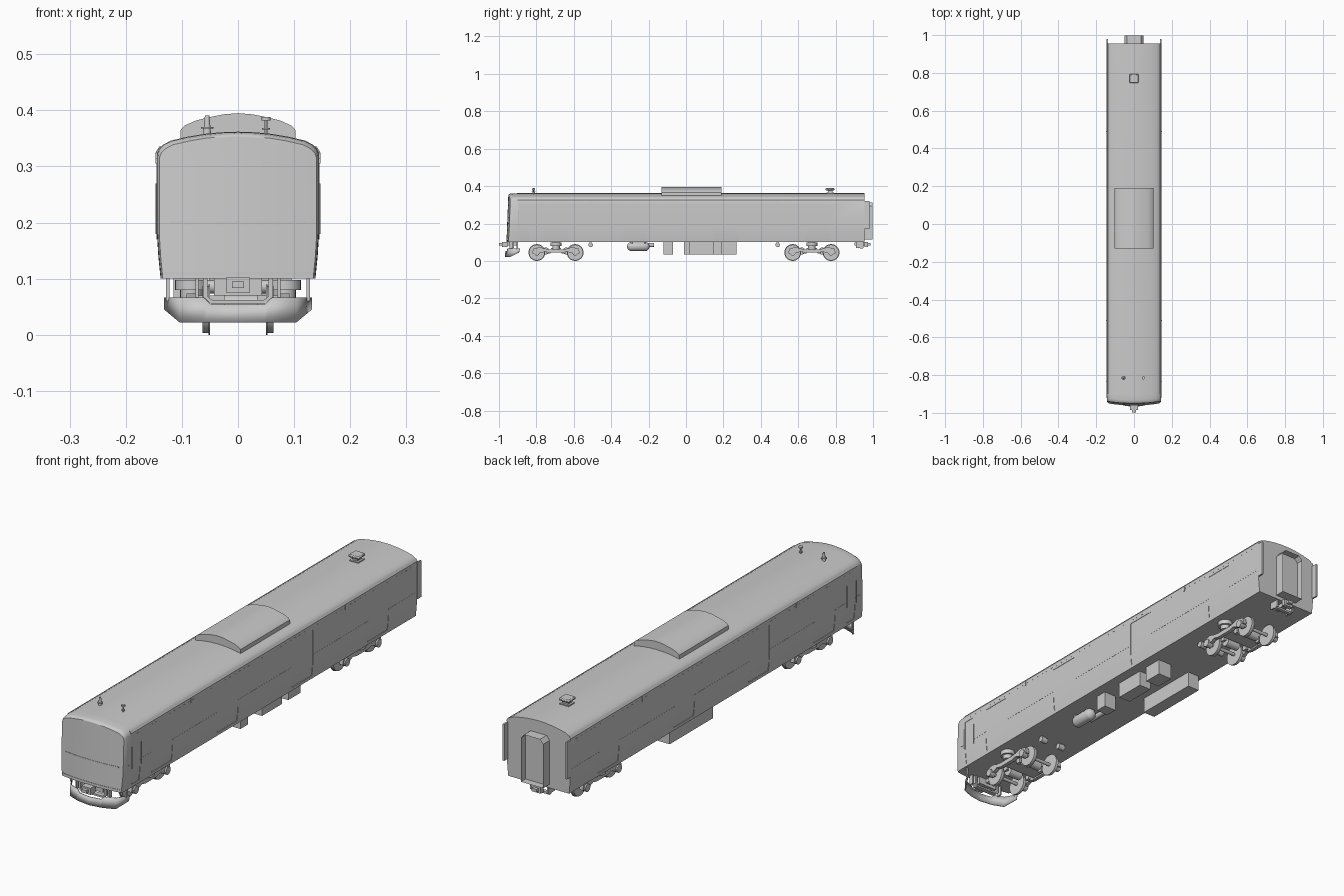
import bpy, bmesh, math
from mathutils import Matrix

if "Cube" in bpy.data.objects:
    bpy.data.objects.remove(bpy.data.objects["Cube"])


def finish(name, bm):
    bmesh.ops.recalc_face_normals(bm, faces=bm.faces)
    me = bpy.data.meshes.new(name)
    bm.to_mesh(me)
    bm.free()
    ob = bpy.data.objects.new(name, me)
    bpy.context.collection.objects.link(ob)
    return ob


def add_prism(bm, poly, lo, hi, axis):
    """Extrude a 2D outline along an axis (X: y,z  Y: x,z  Z: x,y)."""
    put = {'X': lambda a, b, t: (t, a, b), 'Y': lambda a, b, t: (a, t, b),
           'Z': lambda a, b, t: (a, b, t)}[axis]
    A = [bm.verts.new(put(a, b, lo)) for a, b in poly]
    B = [bm.verts.new(put(a, b, hi)) for a, b in poly]
    n = len(poly)
    for i in range(n):
        j = (i + 1) % n
        bm.faces.new((A[i], A[j], B[j], B[i]))
    bm.faces.new(A[::-1])
    return bm.faces.new(B)


def prism(name, poly, lo, hi, axis):
    bm = bmesh.new()
    add_prism(bm, poly, lo, hi, axis)
    return finish(name, bm)


def box(name, x0, x1, y0, y1, z0, z1):
    return prism(name, [(x0, y0), (x1, y0), (x1, y1), (x0, y1)], z0, z1, 'Z')


def sbox(name, s, x0, x1, *r):
    return box(name, min(s * x0, s * x1), max(s * x0, s * x1), *r)


def cyl(name, c, r, length, axis='Z', r2=None, seg=24):
    bm = bmesh.new()
    bmesh.ops.create_cone(bm, cap_ends=True, segments=seg, radius1=r,
                          radius2=r if r2 is None else r2, depth=length)
    rot = {'X': Matrix.Rotation(math.pi / 2, 4, 'Y'),
           'Y': Matrix.Rotation(math.pi / 2, 4, 'X'), 'Z': Matrix()}[axis]
    bmesh.ops.transform(bm, matrix=Matrix.Translation(c) @ rot, verts=bm.verts)
    return finish(name, bm)


# Car body: cross-section lofted along y, with a rounded and bowed cab face
half = [(.138, .10), (.142, .14), (.1445, .18), (.1445, .322), (.141, .331), (.133, .339),
        (.12, .346), (.09, .353), (.06, .358), (.03, .361), (0, .362)]
COLS = 10
ring = half + [(-x, z) for x, z in half[-2::-1]]
ring += [(-.138 + .276 * i / COLS, .10) for i in range(1, COLS)]


def place(x, z, y, k, w):
    x, z = x * (1 - k), .1 + (z - .1) * (1 - k)
    return (x, y + w * (.6 * x * x + .04 * (z - .1)), z)


bm = bmesh.new()
stations = [(.955, 0, 0), (-.90, 0, 0), (-.943, .004, 1), (-.954, .013, 1), (-.96, .03, 1)]
loops = [[bm.verts.new(place(x, z, *st)) for x, z in ring] for st in stations]
for A, B in zip(loops, loops[1:]):
    for i in range(len(ring)):
        j = (i + 1) % len(ring)
        bm.faces.new((A[i], A[j], B[j], B[i]))
bm.faces.new(loops[0])
rows = [[bm.verts.new(place(x * (2 * i / COLS - 1), z, *stations[-1])) for i in range(COLS + 1)]
        for x, z in half]
for A, B in zip(rows, rows[1:]):
    for i in range(COLS):
        bm.faces.new((A[i], A[i + 1], B[i + 1], B[i]))
bmesh.ops.remove_doubles(bm, verts=bm.verts, dist=1e-5)
body = finish('car_body', bm)

# Shallow door recesses cut into both sides
doors = [(-.76, -.63), (-.335, -.205), (.15, .28), (.64, .77), (-.89, -.84)]
bm = bmesh.new()
for s in (1, -1):
    for y0, y1 in doors:
        add_prism(bm, [(s * x, z) for x, z in ((.1365, .113), (.1405, .14), (.143, .18),
                                               (.143, .302), (.17, .302), (.17, .113))], y0, y1, 'Y')
cutter = finish('door_cutter', bm)
cutter.hide_render = True
mod = body.modifiers.new('doors', 'BOOLEAN')
mod.operation, mod.object, mod.solver = 'DIFFERENCE', cutter, 'EXACT'
bpy.context.view_layer.objects.active = body
bpy.ops.object.modifier_apply(modifier='doors')
bpy.data.objects.remove(cutter)

# Side trim: belt line, gutters, rivet row, lamps, corner plates
edges = sorted([-.92] + [v for d in doors for v in d] + [.955])
for s in (1, -1):
    for y0, y1 in zip(edges[::2], edges[1::2]):
        sbox('belt_line', s, .143, .1451, y0, y1, .199, .202)
    prism('roof_gutter', [(s * .145, .323), (s * .146, .327), (s * .139, .337), (s * .136, .334)],
          -.90, .955, 'Y')
    bm = bmesh.new()
    for i in range(60):
        y = -.86 + i * .03
        add_prism(bm, [(s * .144, .313), (s * .1451, .313), (s * .1451, .315), (s * .144, .315)],
                  y, y + .008, 'Y')
    finish('rivet_row', bm)
    for y in (-.51, .49):
        sbox('side_lamp', s, .143, .147, y - .003, y + .003, .305, .325)
    for y in (-.895, -.835):
        cyl('cab_grab_rail', (s * .146, y, .225), .0012, .09, seg=8)
    sbox('corner_plate', s, .1385, .1455, .955, .98, .17, .32)

# Cab face trim strips that follow the bowed front
for name, w, z0, z1 in (('front_belt_trim', .122, .197, .203), ('front_sill_trim', .134, .107, .112)):
    xs = [w * (i / 5 - 1) for i in range(11)]
    pts = [place(x, z0, -.9612, 0, 1)[:2] for x in xs]
    prism(name, pts + [(x, y + .006) for x, y in reversed(pts)], z0, z1, 'Z')

# Roof equipment
ac = [(.103, .345), (.102, .366), (.095, .373), (.075, .382), (.05, .388), (.025, .393), (0, .395)]
prism('air_conditioner', ac + [(-x, z) for x, z in ac[-2::-1]], -.13, .19, 'Y')
cyl('antenna_cone', (-.055, -.815, .374), .007, .034, r2=.004)
cyl('antenna_disc', (-.055, -.815, .369), .011, .003)
cyl('horn_post', (.05, -.815, .371), .003, .03, seg=12)
cyl('horn_cap', (.05, -.815, .385), .008, .006)
cyl('horn_collar', (.05, -.815, .367), .007, .003)
box('vent_stem', -.012, .012, .758, .782, .355, .38)
box('vent_base', -.02, .02, .75, .79, .36, .366)
cap = box('vent_cap', -.024, .024, .746, .794, .377, .389)
cap.modifiers.new('bevel', 'BEVEL').width = .004

# Rear gangway with recessed opening
bm = bmesh.new()
end = add_prism(bm, [(-.05, .115), (.05, .115), (.05, .295), (.036, .312), (-.036, .312),
                     (-.05, .295)], .95, .998, 'Y')
bmesh.ops.inset_region(bm, faces=[end], thickness=.014)
bmesh.ops.translate(bm, verts=end.verts, vec=(0, -.03, 0))
finish('gangway', bm)

# Front pilot plough: bent plate with notch and chamfered lower corners
bm = bmesh.new()
px = [(-.13, -.893, .045, .066), (-.103, -.94, .022, .066), (-.06, -.957, .022, .066),
      (-.048, -.96, .022, .054), (0, -.967, .022, .054)]
px += [(-x, y, a, b) for x, y, a, b in px[-2::-1]]
lo = [bm.verts.new((x, y, a)) for x, y, a, b in px]
hi = [bm.verts.new((x, y + .004, b)) for x, y, a, b in px]
for i in range(len(px) - 1):
    bm.faces.new((lo[i], lo[i + 1], hi[i + 1], hi[i]))
m = finish('pilot_plough', bm).modifiers.new('thickness', 'SOLIDIFY')
m.thickness, m.offset = .004, 0
for s in (1, -1):
    sbox('plough_hanger', s, .122, .128, -.905, -.897, .06, .102)
    sbox('plough_brace', s, .07, .076, -.945, -.925, .06, .102)

# Coupler yoke and couplers
prism('coupler_yoke', [(-.062, .102), (-.062, .065), (-.05, .055), (.05, .055), (.062, .065),
                       (.062, .102), (.054, .102), (.054, .068), (.046, .062), (-.046, .062),
                       (-.054, .068), (-.054, .102)], -.945, -.925, 'Y')
box('coupler_mount', -.043, .043, -.935, -.92, .07, .102)
for s, tip in ((-1, .985), (1, .972)):
    y = sorted((s * .90, s * tip))
    box('coupler_shank', -.01, .01, *y, .082, .098)
    y = sorted((s * .955, s * tip))
    box('coupler_head', -.021, .021, *y, .075, .102)
    y = sorted((s * tip, s * (tip + .014)))
    box('coupler_nose', -.011, .011, *y, .083, .095)
for s in (1, -1):
    sbox('rear_coupler_bracket', s, .035, .042, .91, .95, .07, .102)
box('rear_coupler_beam', -.042, .042, .93, .945, .066, .074)

# Underfloor equipment
box('equipment_box_small', .04, .095, -.12, -.07, .035, .102)
box('equipment_box_mid', .04, .095, .02, .15, .035, .102)
box('equipment_box_rear', .03, .095, .19, .27, .035, .102)
box('equipment_box_long', -.115, -.06, -.01, .27, .035, .102)
bm = bmesh.new()
bmesh.ops.create_uvsphere(bm, u_segments=20, v_segments=12, radius=.025)
for v in bm.verts:
    v.co.y += .035 if v.co.y > 0 else -.035
bmesh.ops.translate(bm, verts=bm.verts, vec=(.05, -.255, .077))
finish('air_tank', bm)
cyl('small_air_tank', (.01, -.215, .085), .011, .09, 'Y')
for y in (-.29, -.22):
    box('tank_strap', .03, .07, y - .003, y + .003, .08, .102)
for y in (-.51, .49):
    for x in (.05, -.04):
        cyl('damper_drum', (x, y, .086), .012, .03, 'X')
        box('damper_mount', x - .012, x + .012, y - .006, y + .006, .085, .102)

# Bogies: wheels, axles, side frames, air springs
side = [(-.125, .05), (-.12, .066), (-.085, .074), (-.06, .066), (-.035, .062)]
low = [(-.035, .044), (-.06, .05), (-.078, .042), (-.125, .04)]
frame = side + [(-a, b) for a, b in side[::-1]] + [(-a, b) for a, b in low[::-1]] + low
for yc in (-.695, .673):
    for dy in (-.1025, .1025):
        y = yc + dy
        cyl('axle', (0, y, .045), .007, .17, 'X', seg=16)
        for s in (1, -1):
            cyl('wheel_tread', (s * .0575, y, .045), .042, .011, 'X', seg=32)
            cyl('wheel_flange', (s * .051, y, .045), .045, .003, 'X', seg=32)
            cyl('axle_box', (s * .086, y, .045), .016, .024, 'X', seg=16)
    for s in (1, -1):
        pts = sorted((s * .076, s * .092))
        prism('bogie_side_frame', [(yc + a, b) for a, b in frame], *pts, 'X')
        cyl('air_spring', (s * .083, yc, .089), .029, .018)
        cyl('spring_seat', (s * .083, yc, .073), .02, .022)
        for d in (-.04, .04):
            box('brake_arm', s * .057 - .006, s * .057 + .006, yc + d - .01, yc + d + .01, .04, .06)
    box('bogie_bolster', -.085, .085, yc - .028, yc + .028, .05, .07)
    box('bogie_pivot', -.018, .018, yc - .018, yc + .018, .065, .102)
    cyl('traction_motor', (-.005, yc + .055, .053), .019, .06, 'X')
    cyl('traction_motor', (.005, yc - .055, .053), .019, .06, 'X')

# Smooth shading with sharp edges kept
bpy.ops.object.select_all(action='SELECT')
bpy.context.view_layer.objects.active = body
bpy.ops.object.shade_smooth_by_angle(angle=math.radians(30))
